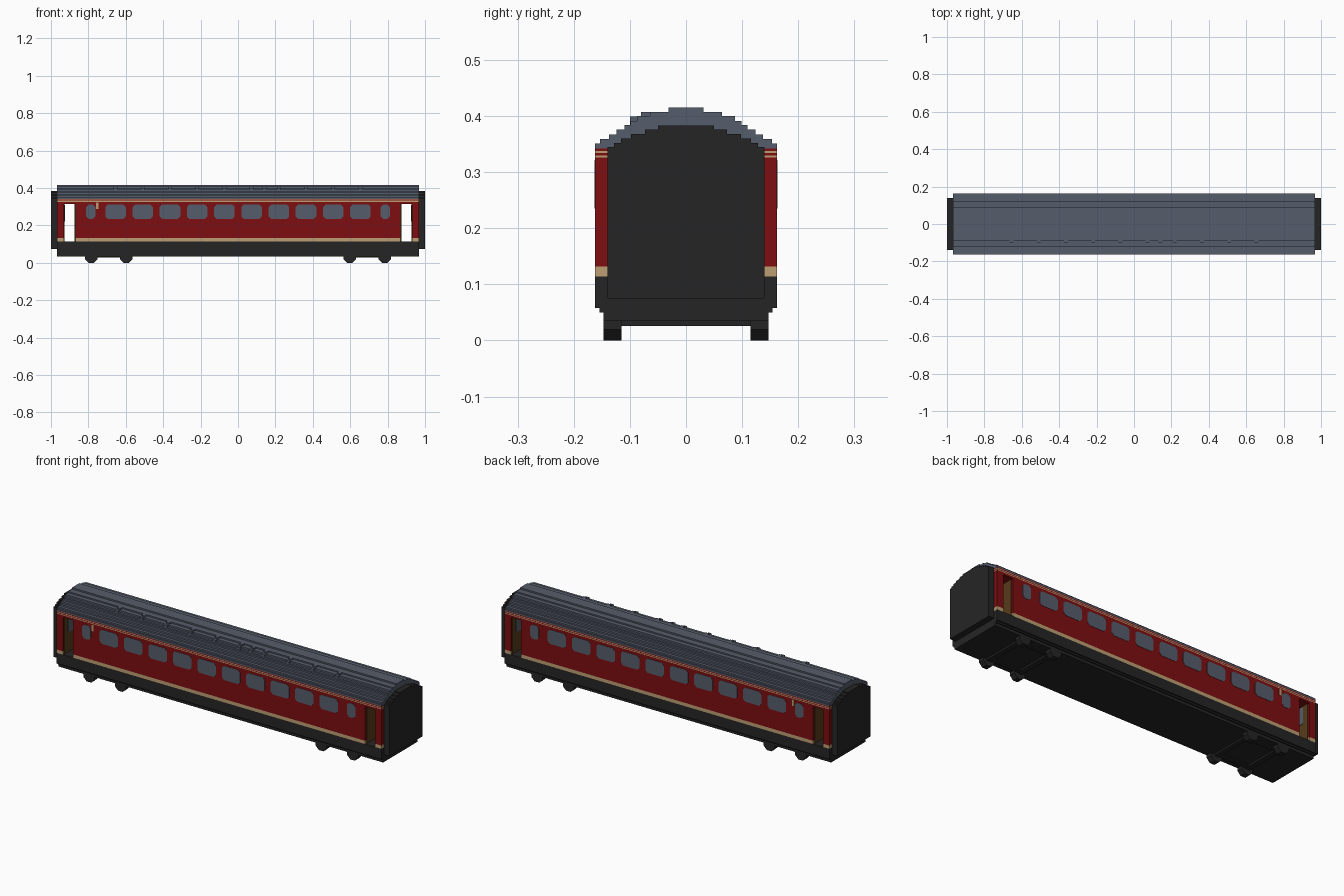
import bpy
import bmesh
import math

cube = bpy.data.objects.get("Cube")
if cube:
    bpy.data.objects.remove(cube, do_unlink=True)


def srgb(r, g, b):
    def lin(c):
        c /= 255
        return c / 12.92 if c <= 0.04045 else ((c + 0.055) / 1.055) ** 2.4
    return (lin(r), lin(g), lin(b), 1)


def material(name, rgb):
    m = bpy.data.materials.new(name)
    m.use_nodes = True
    color = srgb(*rgb)
    m.diffuse_color = color
    m.node_tree.nodes["Principled BSDF"].inputs["Base Color"].default_value = color
    return m


RED = material("deep_red", (126, 14, 17))
TAN = material("tan", (190, 159, 115))
SLATE = material("slate_grey", (86, 93, 107))
BLACK = material("soft_black", (37, 37, 37))
BROWN = material("brown", (88, 60, 26))


def finish(name, bm, mat):
    bmesh.ops.recalc_face_normals(bm, faces=bm.faces)
    mesh = bpy.data.meshes.new(name)
    bm.to_mesh(mesh)
    bm.free()
    mesh.materials.append(mat)
    ob = bpy.data.objects.new(name, mesh)
    bpy.context.collection.objects.link(ob)
    return ob


def prism(name, points, depth, mat):
    """Extrude a closed outline of 3D points along the depth vector."""
    bm = bmesh.new()
    face = bm.faces.new([bm.verts.new(p) for p in points])
    out = bmesh.ops.extrude_face_region(bm, geom=[face])
    moved = [v for v in out["geom"] if isinstance(v, bmesh.types.BMVert)]
    bmesh.ops.translate(bm, verts=moved, vec=depth)
    return finish(name, bm, mat)


def box(name, x, y, z, mat):
    pts = [(x[0], y[0], z[0]), (x[1], y[0], z[0]), (x[1], y[1], z[0]), (x[0], y[1], z[0])]
    return prism(name, pts, (0, 0, z[1] - z[0]), mat)


def stepped(name, z, layers, x, mat):
    """Extrude a mirrored, stepped cross-section; layers are (half width, top)."""
    right = []
    for half, top in layers:
        right += [(half, z), (half, top)]
        z = top
    outline = right + [(-y, h) for y, h in reversed(right)]
    return prism(name, [(x[0], y, h) for y, h in outline], (x[1] - x[0], 0, 0), mat)


def span(s, a, b):
    return tuple(sorted((s * a, s * b)))


END, W = 0.967, 0.162
DOOR_IN, DOOR_OUT = 0.87, 0.93
FLOOR, LINTEL, EAVES = 0.114, 0.315, 0.342

# Underframe and stepped roof run the full length
stepped("underframe", 0.035, [(0.147, 0.05), (0.154, 0.058), (W, FLOOR)], (-END, END), BLACK)
stepped("roof", EAVES, [(W, 0.351), (0.153, 0.359), (0.137, 0.367), (0.124, 0.376),
                        (0.110, 0.384), (0.099, 0.391), (0.087, 0.400), (0.064, 0.407),
                        (0.031, 0.415)], (-END, END), SLATE)

# Body: three blocks divided by the two open cross passages
for name, x in (("saloon", (-DOOR_IN, DOOR_IN)),
                ("left_end", (DOOR_OUT, END)), ("right_end", (-END, -DOOR_OUT))):
    box(name + "_waist_band", x, (-W, W), (FLOOR, 0.132), TAN)
    box(name + "_wall", x, (-W, W), (0.132, LINTEL), RED)

# Continuous lintel with two thin lining stripes
levels = [LINTEL, 0.326, 0.330, 0.334, 0.338, EAVES]
for i in range(5):
    box(f"lintel_layer_{i + 1}", (-END, END), (-W, W), (levels[i], levels[i + 1]),
        TAN if i % 2 else RED)

# Passage linings and end gangways
for side, s in (("left", 1), ("right", -1)):
    box(side + "_partition", span(s, DOOR_IN, DOOR_IN + 0.003), (-0.15, 0.15),
        (FLOOR, LINTEL), BROWN)
    box(side + "_end_lining", span(s, DOOR_OUT - 0.003, DOOR_OUT), (-0.15, 0.15),
        (FLOOR, LINTEL), BROWN)
    box(side + "_end_pane", span(s, DOOR_OUT - 0.005, DOOR_OUT - 0.003), (-0.12, 0.12),
        (0.22, 0.31), SLATE)
    stepped(side + "_gangway", 0.075, [(0.14, 0.345), (0.128, 0.352), (0.116, 0.360),
                                       (0.098, 0.368), (0.073, 0.376), (0.05, 0.383)],
            span(s, END, 1.0), BLACK)


# Windows as chamfered plates on both sides
def window(name, x, half, s):
    z0, z1, c = 0.235, 0.311, 0.013
    outline = [(-half + c, z0), (half - c, z0), (half, z0 + c), (half, z1 - c),
               (half - c, z1), (-half + c, z1), (-half, z1 - c), (-half, z0 + c)]
    prism(name, [(x + a, s * (W - 0.002), z) for a, z in outline], (0, s * 0.0035, 0), SLATE)


PITCH = 0.1455
centres = [(i - 4.5) * PITCH for i in range(10)]
for side, s in (("front", -1), ("back", 1)):
    for i, x in enumerate(centres):
        window(f"{side}_window_{i + 1}", x, 0.055, s)
    for k, x in (("left", 0.788), ("right", -0.788)):
        window(f"{side}_small_window_{k}", x, 0.025, s)
    # Small plain plate beside the end window
    box(side + "_side_plate", (-0.759, -0.746), span(s, W - 0.002, W + 0.0015),
        (0.288, 0.322), TAN)

# Roof vents along the front slope
for i, x in enumerate(centres + [0.142]):
    box(f"roof_vent_{i + 1}", (x - 0.01, x + 0.01), (-0.1, -0.06), (0.383, 0.399), SLATE)
    box(f"roof_vent_cap_{i + 1}", (x - 0.01, x + 0.01), (-0.08, -0.06), (0.399, 0.407), SLATE)

# Bogies: eight-sided wheels, axles and low frames
for end, s in (("left", 1), ("right", -1)):
    for j, wx in enumerate((0.598, 0.785)):
        x = s * wx
        box(f"{end}_axle_{j + 1}", (x - 0.014, x + 0.014), (-0.116, 0.116),
            (0.026, 0.036), BLACK)
        for side, t in (("front", -1), ("back", 1)):
            ring = [(x + 0.0355 * math.cos(a), t * 0.115, 0.0328 + 0.0355 * math.sin(a))
                    for a in (math.radians(22.5 + 45 * k) for k in range(8))]
            prism(f"{end}_{side}_wheel_{j + 1}", ring, (0, t * 0.032, 0), BLACK)
    for side, t in (("front", -1), ("back", 1)):
        box(f"{end}_{side}_bogie_frame", span(s, 0.598, 0.785), span(t, 0.09, 0.115),
            (0.029, 0.036), BLACK)
